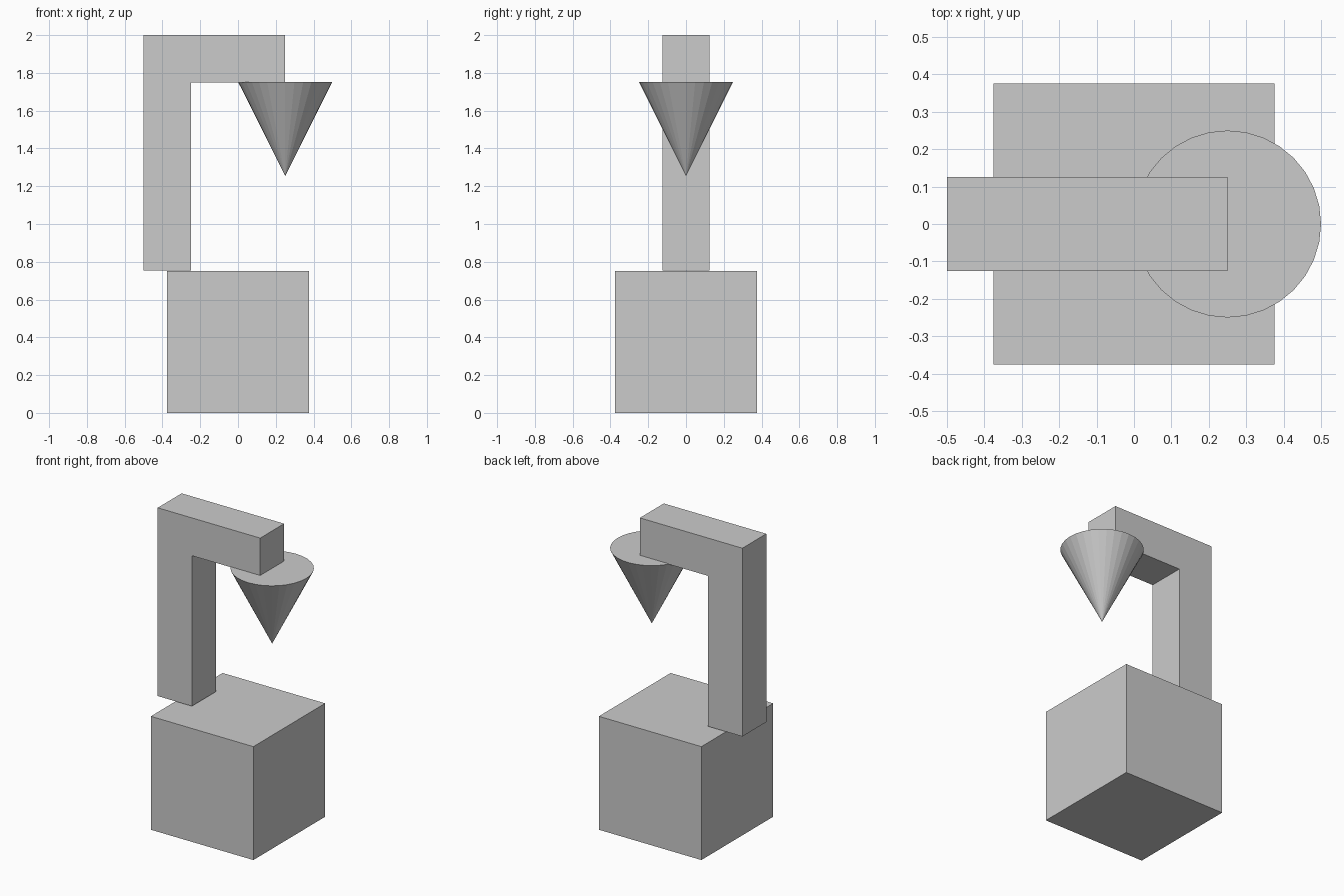
import bpy
import bmesh
from mathutils import Matrix

if "Cube" in bpy.data.objects:
    bpy.data.objects.remove(bpy.data.objects["Cube"])


def add_object(name, bm):
    bmesh.ops.recalc_face_normals(bm, faces=bm.faces)
    mesh = bpy.data.meshes.new(name)
    bm.to_mesh(mesh)
    bm.free()
    obj = bpy.data.objects.new(name, mesh)
    bpy.context.collection.objects.link(obj)
    return obj


# Base block
bm = bmesh.new()
bmesh.ops.create_cube(bm, size=0.75, matrix=Matrix.Translation((0, 0, 0.375)))
add_object("base_block", bm)

# Bracket arm: L-shaped profile in the xz plane, extruded through y
profile = [(-0.5, 0.755), (-0.25, 0.755), (-0.25, 1.75),
           (0.25, 1.75), (0.25, 2.0), (-0.5, 2.0)]
bm = bmesh.new()
face = bm.faces.new([bm.verts.new((x, -0.125, z)) for x, z in profile])
extruded = bmesh.ops.extrude_face_region(bm, geom=[face], use_keep_orig=True)
bmesh.ops.translate(bm, vec=(0, 0.25, 0),
                    verts=[v for v in extruded["geom"] if isinstance(v, bmesh.types.BMVert)])
add_object("bracket_arm", bm)

# Hanging cone, point down, under the end of the arm
bm = bmesh.new()
bmesh.ops.create_cone(bm, cap_ends=True, segments=32, radius1=0, radius2=0.25,
                      depth=0.498, matrix=Matrix.Translation((0.25, 0, 1.504)))
bmesh.ops.remove_doubles(bm, verts=bm.verts, dist=0.0001)
add_object("hanging_cone", bm)
